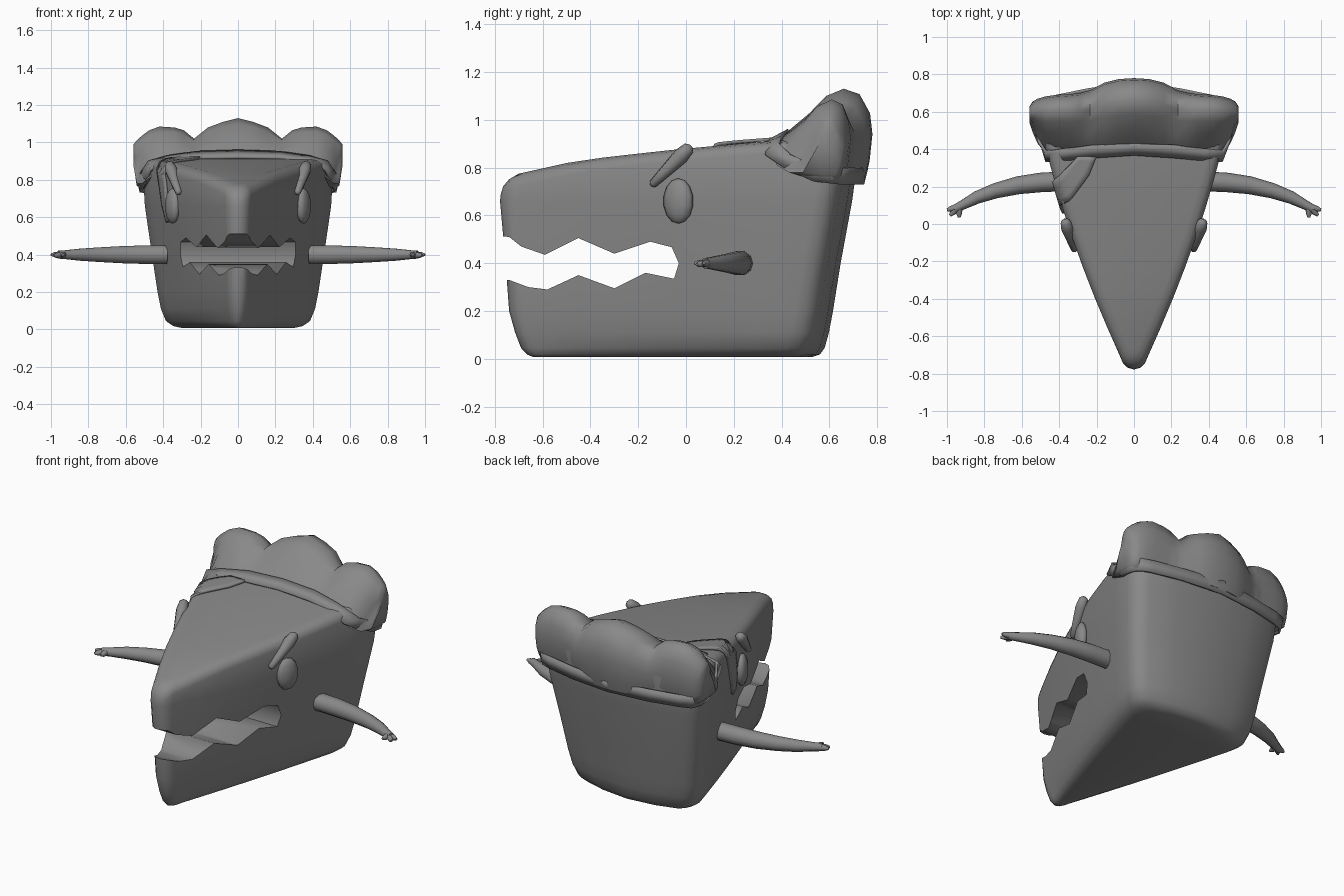
import bpy, bmesh, math
from mathutils import Vector

if "Cube" in bpy.data.objects:
    bpy.data.objects.remove(bpy.data.objects["Cube"])

grey = bpy.data.materials.new("mid grey")
grey.diffuse_color = (0.25, 0.25, 0.25, 1)
grey.use_nodes = True
grey.node_tree.nodes["Principled BSDF"].inputs["Base Color"].default_value = grey.diffuse_color


def finish(bm, name, angle=50):
    bmesh.ops.recalc_face_normals(bm, faces=bm.faces)
    me = bpy.data.meshes.new(name)
    bm.to_mesh(me)
    bm.free()
    ob = bpy.data.objects.new(name, me)
    bpy.context.collection.objects.link(ob)
    me.materials.append(grey)
    smooth(ob, angle)
    return ob


def smooth(ob, angle):
    bpy.ops.object.select_all(action='DESELECT')
    bpy.context.view_layer.objects.active = ob
    ob.select_set(True)
    bpy.ops.object.shade_smooth_by_angle(angle=math.radians(angle))


def loft(bm, rings, closed=True, caps=True):
    rows = [[bm.verts.new(p) for p in r] for r in rings]
    n = len(rows[0])
    for a, b in zip(rows, rows[1:]):
        for i in range(n if closed else n - 1):
            j = (i + 1) % n
            bm.faces.new((a[i], a[j], b[j], b[i]))
    if caps:
        bm.faces.new(rows[0])
        bm.faces.new(rows[-1])
    return rows


def tube(bm, path, radii, sides=10):
    pts = [Vector(p) for p in path]
    rings = []
    for i, p in enumerate(pts):
        d = (pts[min(i + 1, len(pts) - 1)] - pts[max(i - 1, 0)]).normalized()
        u = d.cross(Vector((0, 0, 1))).normalized()
        v = d.cross(u)
        rings.append([p + (u * math.cos(t) + v * math.sin(t)) * radii[i]
                      for t in (2 * math.pi * k / sides for k in range(sides))])
    loft(bm, rings)


def interp(tab, x):
    for (a, za), (b, zb) in zip(tab, tab[1:]):
        if x <= b:
            return za + (zb - za) * max(0, (x - a) / (b - a))
    return tab[-1][1]


# --- wedge body: stacked plan outlines, pointed at the front, bulging slightly at the sides
TOP = [(-.78, .735), (-.72, .77), (-.45, .83), (-.1, .87), (.33, .91), (.75, .93)]


def outline(z, tip, back, hw, r, bulge, drop=None):
    half = [(0, tip), (.5 * r, tip + .01), (.85 * r, tip + .035), (r, tip + .06)]
    y0, y1 = tip + .06, back - .16
    for k in range(1, 9):
        t = k / 8
        half.append((r + (hw - r) * (t + bulge * t * (1 - t)), y0 + (y1 - y0) * t))
    half += [(hw * .995, back - .115), (hw * .95, back - .08), (hw * .86, back - .055),
             (hw * .5, back - .02), (0, back)]
    full = half + [(-x, y) for x, y in half[-2:0:-1]]
    return [(x, y, z if drop is None else interp(TOP, y) - drop) for x, y in full]


bm = bmesh.new()
rows = loft(bm, [
    outline(.008, -.64, .53, .30, .03, .1),
    outline(.018, -.665, .56, .345, .04, .1),
    outline(.045, -.69, .58, .385, .045, .12),
    outline(.11, -.715, .598, .412, .055, .15),
    outline(.20, -.74, .615, .43, .06, .18),
    outline(.40, -.755, .647, .46, .065, .22),
    outline(.66, -.778, .695, .498, .07, .33),
    outline(0, -.775, .725, .51, .07, .36, .05),
    outline(0, -.765, .72, .50, .065, .36, .022),
    outline(0, -.74, .71, .475, .05, .36, .007),
    outline(0, -.70, .69, .43, .035, .36, 0)], caps=False)
for row in (rows[0], rows[-1]):
    n, h = len(row), len(row) // 2
    bm.faces.new((row[0], row[1], row[-1]))
    for i in range(1, h - 1):
        bm.faces.new((row[i], row[i + 1], row[n - i - 1], row[n - i]))
    bm.faces.new((row[h - 1], row[h], row[h + 1]))
body = finish(bm, "wedge_body")

# --- zigzag mouth cut straight through the wedge
mouth = [(-1, .53), (-.74, .51), (-.69, .47), (-.59, .435), (-.45, .505), (-.30, .44),
         (-.15, .49), (-.06, .467), (-.03, .40), (-.05, .335), (-.17, .36), (-.30, .295),
         (-.45, .35), (-.58, .29), (-.66, .30), (-.74, .33), (-1, .35)]
bm = bmesh.new()
loft(bm, [[(x, y, z) for y, z in mouth] for x in (-.7, .7)])
cutter = finish(bm, "mouth_cutter")
mod = body.modifiers.new("mouth", 'BOOLEAN')
mod.operation, mod.object, mod.solver = 'DIFFERENCE', cutter, 'EXACT'
bpy.context.view_layer.objects.active = body
bpy.ops.object.modifier_apply(modifier=mod.name)
bpy.data.objects.remove(cutter)
smooth(body, 50)

# --- lumpy crust: cross-sections along x (x, front y, front z, peak y, peak z, back y, base z)
crust = [(0, .37, .90, .66, 1.13, .78, .75), (.08, .37, .90, .65, 1.11, .775, .75),
         (.16, .37, .90, .64, 1.08, .755, .75), (.235, .37, .90, .61, 1.02, .715, .75),
         (.29, .37, .895, .61, 1.065, .70, .75), (.34, .37, .89, .61, 1.08, .695, .75),
         (.42, .37, .87, .61, 1.085, .69, .75), (.475, .38, .84, .60, 1.065, .682, .75),
         (.515, .43, .81, .595, 1.035, .67, .75), (.542, .49, .81, .59, 1.01, .655, .77),
         (.558, .54, .90, .59, .99, .63, .88)]


def section(x, fy, fz, py, pz, by, bz):
    return [(x, fy, fz - .03), (x, fy + .03, fz + .03),
            (x, fy + (py - fy) * .5, fz + (pz - fz) * .55),
            (x, fy + (py - fy) * .75, fz + (pz - fz) * .87), (x, py, pz),
            (x, py + (by - py) * .55, pz - (pz - bz) * .06),
            (x, by - .01, pz - (pz - bz) * .27), (x, by, pz - (pz - bz) * .5),
            (x, by - .012, bz + (pz - bz) * .2), (x, by - .03, bz),
            (x, (fy + by) / 2, bz)]


bm = bmesh.new()
loft(bm, [section(-s[0], *s[1:]) for s in crust[:0:-1]] + [section(*s) for s in crust])
finish(bm, "crust", 60)

# --- headband under the crust, as (lower edge, upper edge) pairs
band = [((0, .37, .918), (0, .43, .955)), ((.22, .355, .915), (.22, .42, .948)),
        ((.38, .34, .90), (.38, .40, .925)), ((.468, .335, .85), (.475, .39, .90)),
        ((.492, .42, .795), (.505, .435, .855)), ((.518, .53, .745), (.535, .54, .81)),
        ((.518, .605, .735), (.535, .61, .80)), ((.49, .65, .73), (.50, .655, .80)),
        ((.43, .673, .73), (.43, .68, .80)), ((.25, .713, .73), (.25, .717, .80)),
        ((0, .737, .73), (0, .755, .80))]
flip = lambda p: (-p[0], p[1], p[2])
strip = band + [(flip(a), flip(b)) for a, b in band[-2:0:-1]]


def ribbon(name, pairs, thick, target=None):
    bm = bmesh.new()
    loft(bm, pairs, closed=False, caps=False)
    bmesh.ops.remove_doubles(bm, verts=bm.verts, dist=.0005)
    if target:
        bmesh.ops.subdivide_edges(bm, edges=bm.edges[:], cuts=3, use_grid_fill=True)
    ob = finish(bm, name)
    if target:
        w = ob.modifiers.new("hug", 'SHRINKWRAP')
        w.target, w.offset, w.wrap_mode = target, .008, 'ABOVE_SURFACE'
    m = ob.modifiers.new("thickness", 'SOLIDIFY')
    m.thickness, m.offset = thick, 0


ribbon("headband", strip + strip[:1], .016)

# --- loose strap lying over one top edge and down the side
ribbon("strap", [((-.20, .36, .922), (-.30, .36, .922)), ((-.24, .26, .912), (-.38, .28, .90)),
                 ((-.33, .14, .885), (-.425, .22, .84)), ((-.382, .08, .78), (-.43, .18, .76)),
                 ((-.378, .06, .68), (-.42, .14, .66)), ((-.36, .06, .58), (-.385, .10, .57))],
       .014, body)

for s, side in ((1, "right"), (-1, "left")):
    # --- eyes
    bm = bmesh.new()
    bmesh.ops.create_uvsphere(bm, u_segments=10, v_segments=7, radius=1)
    for v in bm.verts:
        v.co = (s * (.35 + v.co.x * .036 + v.co.y * .02), -.032 + v.co.y * .063, .66 + v.co.z * .095)
    finish(bm, side + "_eye", 60)

    # --- slanted brows
    bm = bmesh.new()
    a, b = Vector((s * .315, -.145, .725)), Vector((s * .37, .02, .89))
    tube(bm, [a.lerp(b, t) for t in (0, .04, .3, .75, .95, 1)], [.008, .018, .024, .034, .026, .01], 8)
    finish(bm, side + "_brow", 60)

    # --- tapered arm with small fingers
    bm = bmesh.new()
    tube(bm, [(s * x, y, .40) for x, y in
              ((.38, .228), (.50, .222), (.62, .207), (.74, .178), (.84, .142), (.92, .10), (.96, .08))],
         [.053, .052, .048, .041, .034, .025, .022])
    for tip in ((1.0, .075, .40), (.985, .045, .395), (.935, .035, .40)):
        base = Vector((s * .935, .093, .40))
        t = Vector((s * tip[0], tip[1], tip[2]))
        tube(bm, [base, base.lerp(t, .7), t], [.02, .015, .007], 6)
    finish(bm, side + "_arm", 60)
